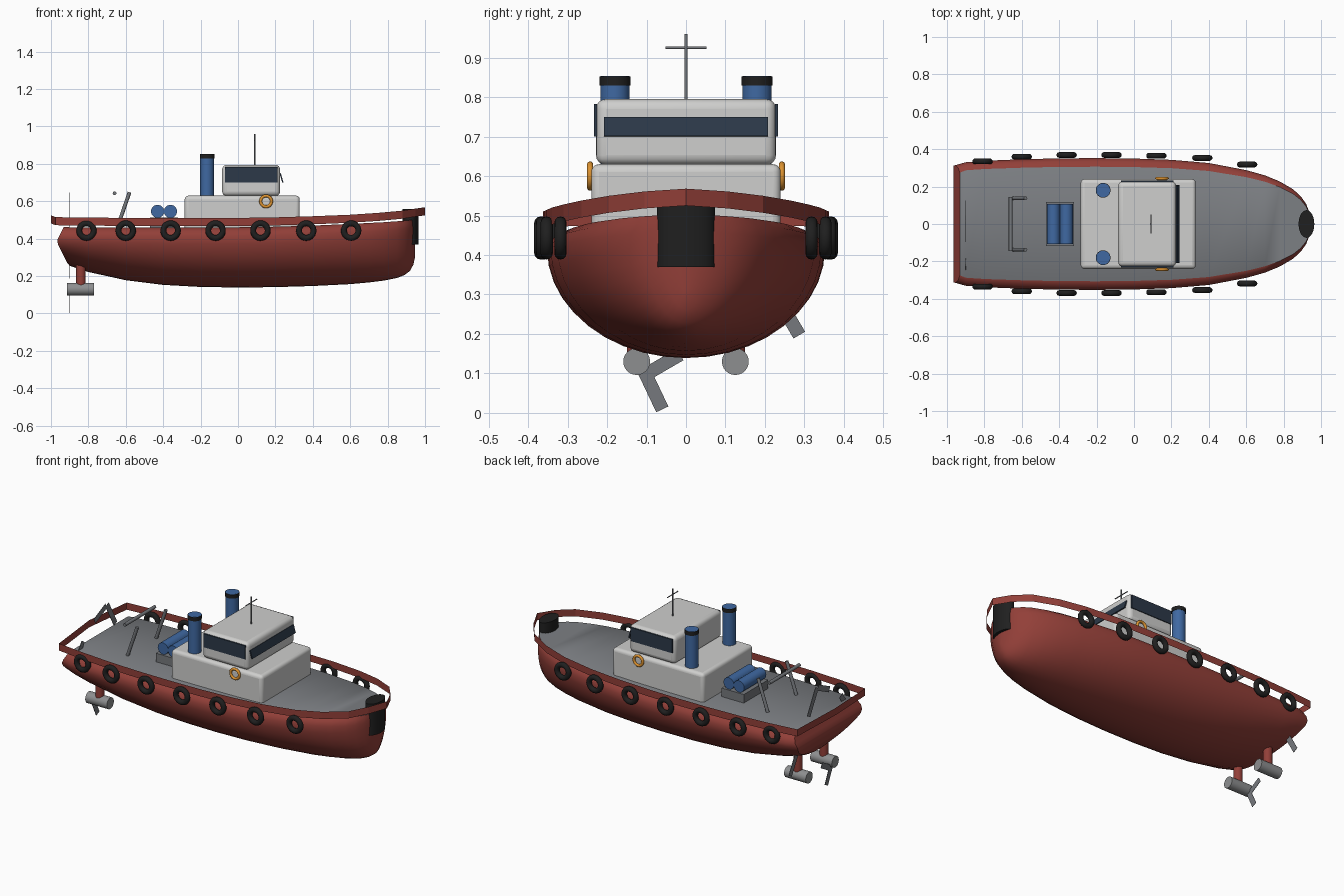
import bpy, bmesh, math
from mathutils import Vector

if "Cube" in bpy.data.objects:
    bpy.data.objects.remove(bpy.data.objects["Cube"])


def mat(name, *c):
    m = bpy.data.materials.new(name)
    m.diffuse_color = (*c, 1)
    m.use_nodes = True
    m.node_tree.nodes["Principled BSDF"].inputs["Base Color"].default_value = m.diffuse_color
    return m


RED = mat("hull red", 0.29, 0.05, 0.04)
DECK = mat("deck grey", 0.20, 0.21, 0.225)
WHITE = mat("cabin white", 0.62, 0.62, 0.61)
BLUE = mat("funnel blue", 0.05, 0.14, 0.36)
BLACK = mat("rubber black", 0.014, 0.014, 0.014)
GLASS = mat("window glass", 0.025, 0.04, 0.065)
ORANGE = mat("buoy orange", 0.72, 0.29, 0.03)
STEEL = mat("steel grey", 0.18, 0.19, 0.205)
PODGREY = mat("pod grey", 0.27, 0.275, 0.28)


def finish(ob, name, m, smooth=True):
    ob.name = name
    if m:
        ob.data.materials.append(m)
    if smooth:
        bpy.ops.object.select_all(action='DESELECT')
        ob.select_set(True)
        bpy.context.view_layer.objects.active = ob
        bpy.ops.object.shade_smooth_by_angle(angle=math.radians(40))
    return ob


def from_bmesh(bm, name):
    me = bpy.data.meshes.new(name)
    bm.to_mesh(me)
    bm.free()
    ob = bpy.data.objects.new(name, me)
    bpy.context.collection.objects.link(ob)
    return ob


def box(name, lo, hi, m, bevel=0, rot=(0, 0, 0)):
    bpy.ops.mesh.primitive_cube_add(size=1, rotation=rot,
                                    location=[(a + b) / 2 for a, b in zip(lo, hi)])
    ob = bpy.context.object
    ob.scale = [b - a for a, b in zip(lo, hi)]
    if bevel:
        bpy.ops.object.transform_apply(location=False, rotation=False, scale=True)
        bv = ob.modifiers.new("bevel", 'BEVEL')
        bv.width, bv.segments = bevel, 4
    return finish(ob, name, m, bool(bevel))


def rod(name, a, b, r, m, n=24):
    a, b = Vector(a), Vector(b)
    d = b - a
    bpy.ops.mesh.primitive_cylinder_add(vertices=n, radius=r, depth=d.length, location=(a + b) / 2)
    ob = bpy.context.object
    ob.rotation_euler = d.to_track_quat('Z', 'Y').to_euler()
    return finish(ob, name, m)


def ring(name, loc, major, minor, m):
    bpy.ops.mesh.primitive_torus_add(location=loc, rotation=(math.pi / 2, 0, 0), major_radius=major,
                                     minor_radius=minor, major_segments=28, minor_segments=12)
    return finish(bpy.context.object, name, m)


# Hull: lofted stations of x, half width, keel height, deck height
stations = [(-0.95, .315, .27, .462), (-0.90, .330, .255, .461), (-0.8, .338, .222, .460),
            (-0.6, .346, .178, .460), (-0.4, .351, .153, .460), (-0.2, .352, .142, .460),
            (0, .350, .139, .461), (0.2, .343, .141, .464), (0.4, .326, .147, .470),
            (0.6, .288, .157, .479), (0.7, .260, .166, .484), (0.78, .227, .176, .488),
            (0.85, .186, .190, .493), (0.89, .150, .206, .496), (0.92, .108, .228, .499),
            (0.938, .062, .262, .501), (0.946, .020, .300, .502)]
bm = bmesh.new()
rows = []
for k, (x, w, zb, zt) in enumerate(stations):
    zm = zt - .045
    half = [(w * .87, zt), (w * .955, zt - .017)]
    half += [(w * math.cos(a), zm - (zm - zb) * math.sin(a))
             for a in [math.pi / 2 * i / 10 for i in range(10)]]
    sec = half + [(0, zb)] + [(-y, z) for y, z in reversed(half)]
    # the transom folds to a blunt ridge
    rows.append([bm.verts.new((-.97 + .5 * abs(z - .385) if k == 0 else x, y, z)) for y, z in sec])
n = len(rows[0])
for a, b in zip(rows, rows[1:]):
    for i in range(n - 1):
        bm.faces.new((a[i], a[i + 1], b[i + 1], b[i]))
    bm.faces.new((a[-1], a[0], b[0], b[-1])).material_index = 1
for row in (rows[0], rows[-1]):
    for i in range(n // 2):
        j = n - 1 - i
        bm.faces.new([row[q] for q in ((i, i + 1, j - 1, j) if j - i > 2 else (i, i + 1, j))])
bmesh.ops.recalc_face_normals(bm, faces=bm.faces)
hull = from_bmesh(bm, "hull")
hull.data.materials.append(RED)
finish(hull, "hull", DECK)

# Bulwark: thin strip standing off the hull, rising towards the bow
side = [(-.975, .325, .472), (-.8, .342, .470), (-.6, .355, .468), (-.4, .361, .467),
        (-.2, .362, .467), (0, .360, .468), (.2, .353, .471), (.4, .340, .477), (.6, .310, .485),
        (.75, .265, .495), (.88, .195, .507), (.95, .105, .518)]
loop = [(-1, 0, .482)] + side + [(1, 0, .525)] + [(x, -y, z) for x, y, z in reversed(side)]
bm = bmesh.new()
low = [bm.verts.new(p) for p in loop]
top = [bm.verts.new((x, y, z + .043)) for x, y, z in loop]
for i in range(len(loop)):
    j = (i + 1) % len(loop)
    bm.faces.new((low[j], low[i], top[i], top[j]))
finish(from_bmesh(bm, "bulwark"), "bulwark", RED, False)

# Tyre fenders and bow fender
tyres = [(-.81, .335), (-.6, .36), (-.36, .369), (-.12, .369), (.12, .365), (.365, .353), (.605, .318)]
for s in (-1, 1):
    for x, y in tyres:
        ring("tyre_fender", (x, s * y, .443), .039, .0155, BLACK)
bow = rod("bow_fender", (.922, 0, .37), (.922, 0, .56), 1, BLACK, 32)
bow.scale = (.042, .074, 1)

# Deckhouse and wheelhouse
box("deckhouse", (-.285, -.24, .44), (.33, .24, .63), WHITE, .02)
box("wheelhouse", (-.085, -.228, .628), (.225, .228, .795), WHITE, .025)
box("front_window", (.229, -.208, .70), (.236, .208, .75), GLASS, 0, (0, -.28, 0))
for s in (-1, 1):
    y = s * .229
    box("side_window", (-.07, y - .004, .70), (.21, y + .004, .782), GLASS)
    ring("lifebuoy", (.15, s * .243, .60), .029, .008, ORANGE)

    # Funnels with a black rim
    rod("funnel", (-.165, s * .18, .625), (-.165, s * .18, .853), .037, BLUE, 32)
    rod("funnel_band", (-.165, s * .18, .829), (-.165, s * .18, .852), .0395, BLACK, 32)

    # Towing frame posts
    rod("frame_post", (-.645, s * .137, .46), (-.58, s * .137, .648), .010, STEEL, 12)

    # Thruster pods and struts
    rod("thruster_pod", (-.915, s * .125, .13), (-.77, s * .125, .13), .034, PODGREY)
    rod("thruster_strut", (-.84, s * .125, .14), (-.84, s * .125, .32), .025, RED)

rod("frame_bar", (-.66, -.145, .643), (-.66, .145, .643), .010, STEEL, 12)

# Mast
rod("mast", (.09, 0, .78), (.09, 0, .96), .004, STEEL, 12)
rod("mast_bar", (.09, -.052, .925), (.09, .052, .925), .003, STEEL, 12)

# Towing winch
box("winch_base", (-.47, -.117, .45), (-.32, .117, .512), STEEL)
for x in (-.43, -.361):
    rod("winch_drum", (x, -.106, .546), (x, .106, .546), .035, BLUE)

# Flat stern blades, all in one crosswise plane
blades = [(-.115, .125, -.06, .009), (-.115, .09, -.015, .148), (.215, .32, .287, .197),
          (.03, .635, .11, .49), (.02, .632, -.09, .58), (-.20, .50, -.265, .40)]
for y0, z0, y1, z1 in blades:
    c = (-.9, (y0 + y1) / 2, (z0 + z1) / 2)
    h = (.001, math.hypot(y1 - y0, z1 - z0) / 2, .017)
    box("stern_blade", [p - q for p, q in zip(c, h)], [p + q for p, q in zip(c, h)], STEEL, 0,
        (math.atan2(z1 - z0, y1 - y0), 0, 0))
